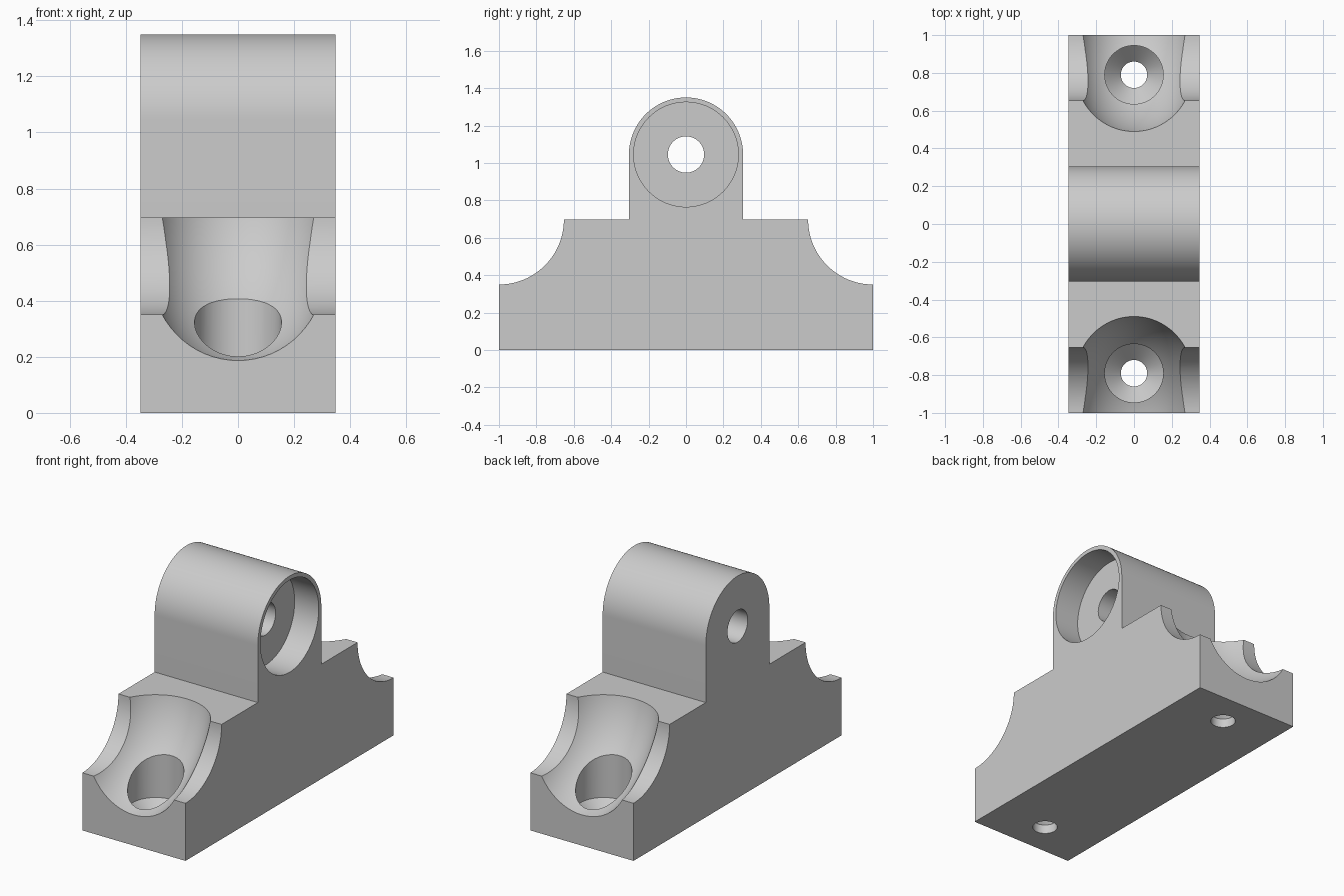
import bpy, bmesh, math
from mathutils import Matrix, Vector

cube = bpy.data.objects.get("Cube")
if cube:
    bpy.data.objects.remove(cube, do_unlink=True)

HALF_W, STEP, PIVOT_Z, LUG_R, GROOVE_R = 0.347, 0.697, 1.045, 0.305, 0.347

grey = bpy.data.materials.new("Plain grey")
grey.use_nodes = True
colour = (0.6, 0.6, 0.6, 1)
grey.diffuse_color = colour
grey.node_tree.nodes["Principled BSDF"].inputs["Base Color"].default_value = colour


def make_object(name, bm):
    bmesh.ops.recalc_face_normals(bm, faces=bm.faces)
    mesh = bpy.data.meshes.new(name)
    bm.to_mesh(mesh)
    bm.free()
    obj = bpy.data.objects.new(name, mesh)
    bpy.context.collection.objects.link(obj)
    mesh.materials.append(grey)
    return obj


def arc(cy, cz, r, start, end, steps):
    angles = [math.radians(start + (end - start) * i / steps) for i in range(steps + 1)]
    return [(cy + r * math.cos(a), cz + r * math.sin(a)) for a in angles]


def lathe(name, profile, matrix, segments=80):
    """Spin a closed (radius, height) outline about z, then place it."""
    bm = bmesh.new()
    verts = [bm.verts.new((r, 0, h)) for r, h in profile]
    edges = [bm.edges.new(pair) for pair in zip(verts, verts[1:])]
    bmesh.ops.spin(bm, geom=verts + edges, cent=(0, 0, 0), axis=(0, 0, 1),
                   angle=math.tau, steps=segments, use_duplicate=False)
    bmesh.ops.remove_doubles(bm, verts=bm.verts, dist=1e-5)
    bmesh.ops.transform(bm, matrix=matrix, verts=bm.verts)
    return make_object(name, bm)


# Side outline: stepped base with concave ends and a rounded lug on top
right = [(1, 0)] + arc(1, STEP, GROOVE_R, 270, 180, 32) + [(LUG_R, STEP)]
crown = arc(0, PIVOT_Z, LUG_R, 0, 180, 64)
left = [(-y, z) for y, z in reversed(right)]
bm = bmesh.new()
face = bm.faces.new([bm.verts.new((-HALF_W, y, z)) for y, z in right + crown + left])
extruded = bmesh.ops.extrude_face_region(bm, geom=[face])["geom"]
bmesh.ops.translate(bm, vec=(2 * HALF_W, 0, 0),
                    verts=[v for v in extruded if isinstance(v, bmesh.types.BMVert)])
bracket = make_object("pivot_bracket", bm)

# Pivot hole with a wide pocket on the left side
turn = Matrix.Translation((0, 0, PIVOT_Z)) @ Matrix.Rotation(math.pi / 2, 4, 'Y')
bore = [(0, -0.5), (0.097, -0.5), (0.097, 0.185), (0.28, 0.185), (0.28, 0.5), (0, 0.5)]
cutters = [lathe("pivot_bore_cutter", bore, turn)]

# Curved scoop and countersunk screw hole at each end
screw = [(0, -0.1), (0.07, -0.1), (0.07, 0.055), (0.155, 0.14), (0.155, 0.75), (0, 0.75)]
ring = arc(0.365, 0, 0.31, 0, 360, 64)
for side in (-1, 1):
    place = Matrix.Translation((0, side * 1.148, 0.845)) @ Matrix.Rotation(math.pi / 2, 4, 'Y')
    cutters.append(lathe("scoop_cutter", ring, place, 128))
    cutters.append(lathe("screw_hole_cutter", screw, Matrix.Translation((0, side * 0.79, 0))))

bpy.ops.object.select_all(action='DESELECT')
bpy.context.view_layer.objects.active = bracket
bracket.select_set(True)
for cutter in cutters:
    cutter.hide_render = True
    mod = bracket.modifiers.new("cut", 'BOOLEAN')
    mod.operation, mod.solver, mod.object = 'DIFFERENCE', 'EXACT', cutter
    bpy.ops.object.modifier_apply(modifier=mod.name)
    bpy.data.objects.remove(cutter, do_unlink=True)

bpy.ops.object.shade_smooth_by_angle(angle=math.radians(25))
